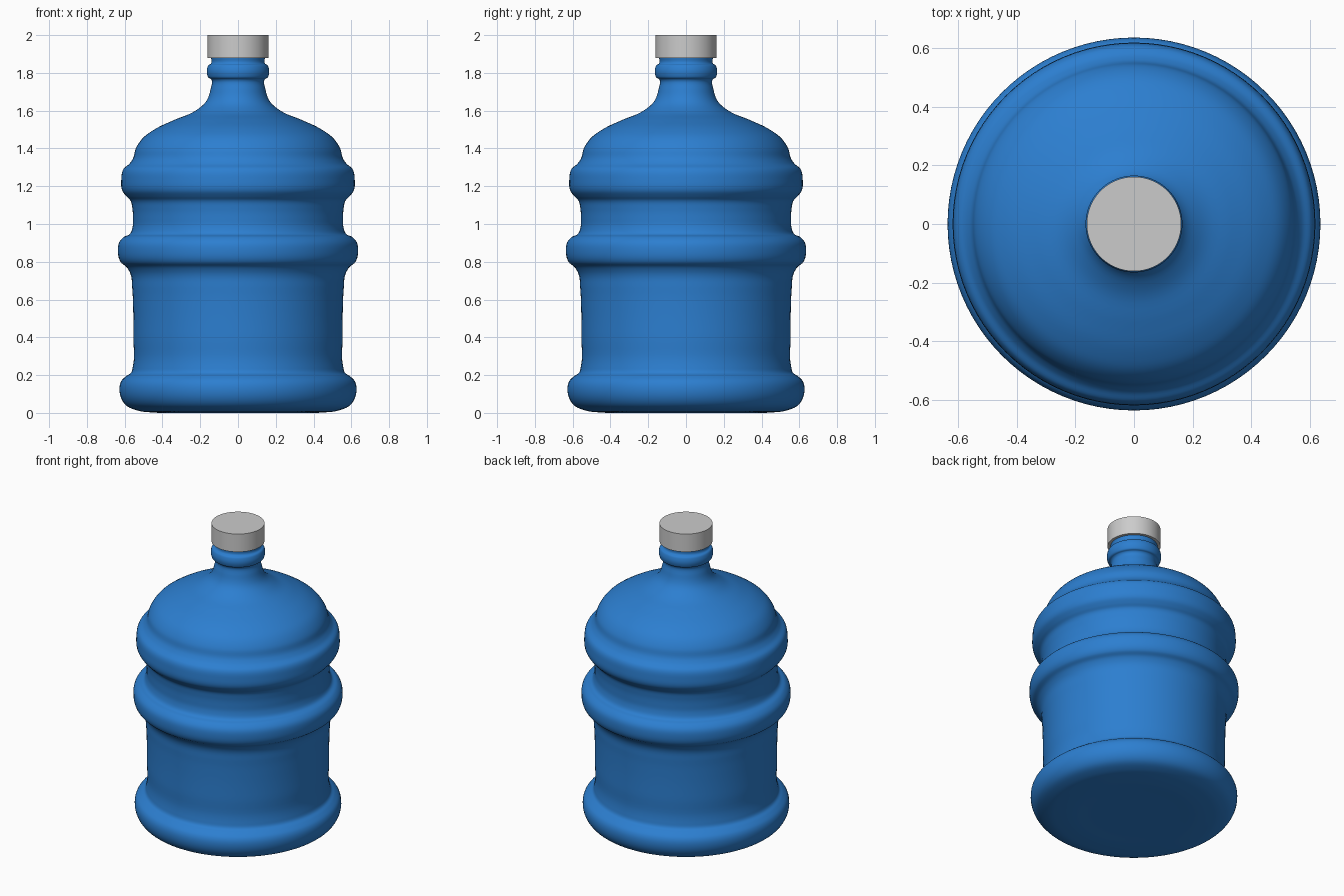
import bpy
import bmesh
import math
from mathutils import Vector
from mathutils.geometry import interpolate_bezier

if "Cube" in bpy.data.objects:
    bpy.data.objects.remove(bpy.data.objects["Cube"])

SEGMENTS = 96


def smooth_path(points, steps=5):
    """Smooth curve through the points, with handles scaled to each span."""
    pts = [Vector((r, 0, z)) for r, z in points]
    tangents = []
    for i, p in enumerate(pts):
        a = (p - pts[i - 1]) if i > 0 else None
        b = (pts[i + 1] - p) if i < len(pts) - 1 else None
        if a is None or b is None:
            t = b or a
        else:
            t = a / a.length_squared + b / b.length_squared
        tangents.append(t.normalized())
    path = [pts[0]]
    for p, q, tp, tq in zip(pts, pts[1:], tangents, tangents[1:]):
        h = (q - p).length / 3
        path += interpolate_bezier(p, p + tp * h, q - tq * h, q, steps + 1)[1:]
    return path


def lathe(name, path, color=None, angle=40):
    bm = bmesh.new()
    verts = [bm.verts.new(p) for p in path]
    edges = [bm.edges.new(pair) for pair in zip(verts, verts[1:])]
    bmesh.ops.spin(bm, geom=verts + edges, cent=(0, 0, 0), axis=(0, 0, 1),
                   angle=math.tau, steps=SEGMENTS)
    bmesh.ops.remove_doubles(bm, verts=bm.verts, dist=1e-4)
    bmesh.ops.recalc_face_normals(bm, faces=bm.faces)
    mesh = bpy.data.meshes.new(name)
    bm.to_mesh(mesh)
    bm.free()
    obj = bpy.data.objects.new(name, mesh)
    bpy.context.collection.objects.link(obj)
    if color:
        mat = bpy.data.materials.new(name + "_color")
        mat.diffuse_color = color
        mat.use_nodes = True
        mat.node_tree.nodes["Principled BSDF"].inputs["Base Color"].default_value = mat.diffuse_color
        mesh.materials.append(mat)
    bpy.ops.object.select_all(action='DESELECT')
    obj.select_set(True)
    bpy.context.view_layer.objects.active = obj
    bpy.ops.object.shade_smooth_by_angle(angle=math.radians(angle))
    return obj


# Bottle outline (radius, height)
outline = [
    # floor and foot bulge
    (0, 0), (0.25, 0), (0.45, 0.002), (0.53, 0.012), (0.595, 0.042),
    (0.627, 0.11), (0.617, 0.17), (0.59, 0.196), (0.567, 0.212), (0.556, 0.25),
    # lower wall
    (0.554, 0.40), (0.555, 0.55), (0.56, 0.66), (0.57, 0.738), (0.59, 0.772),
    # middle ring
    (0.62, 0.797), (0.636, 0.86), (0.628, 0.905), (0.605, 0.931),
    (0.573, 0.947), (0.558, 0.985),
    # upper wall
    (0.556, 1.03), (0.559, 1.08), (0.57, 1.125), (0.59, 1.146),
    # upper ring
    (0.612, 1.175), (0.618, 1.235), (0.606, 1.292), (0.575, 1.319),
    (0.557, 1.345),
    # shoulder
    (0.541, 1.40), (0.505, 1.454), (0.44, 1.502), (0.335, 1.552),
    (0.23, 1.597), (0.168, 1.65), (0.146, 1.71),
    # neck with collar
    (0.144, 1.768), (0.156, 1.774), (0.163, 1.79), (0.163, 1.825),
    (0.156, 1.841), (0.144, 1.848), (0.144, 1.89),
]
bottle_path = smooth_path(outline) + [Vector((0, 0, 1.89))]
lathe("bottle", bottle_path, (0.025, 0.21, 0.63, 1))

# Screw cap
cap_path = [Vector((r, 0, z)) for r, z in
            [(0, 1.88), (0.161, 1.88), (0.161, 2.0), (0, 2.0)]]
lathe("cap", cap_path)
